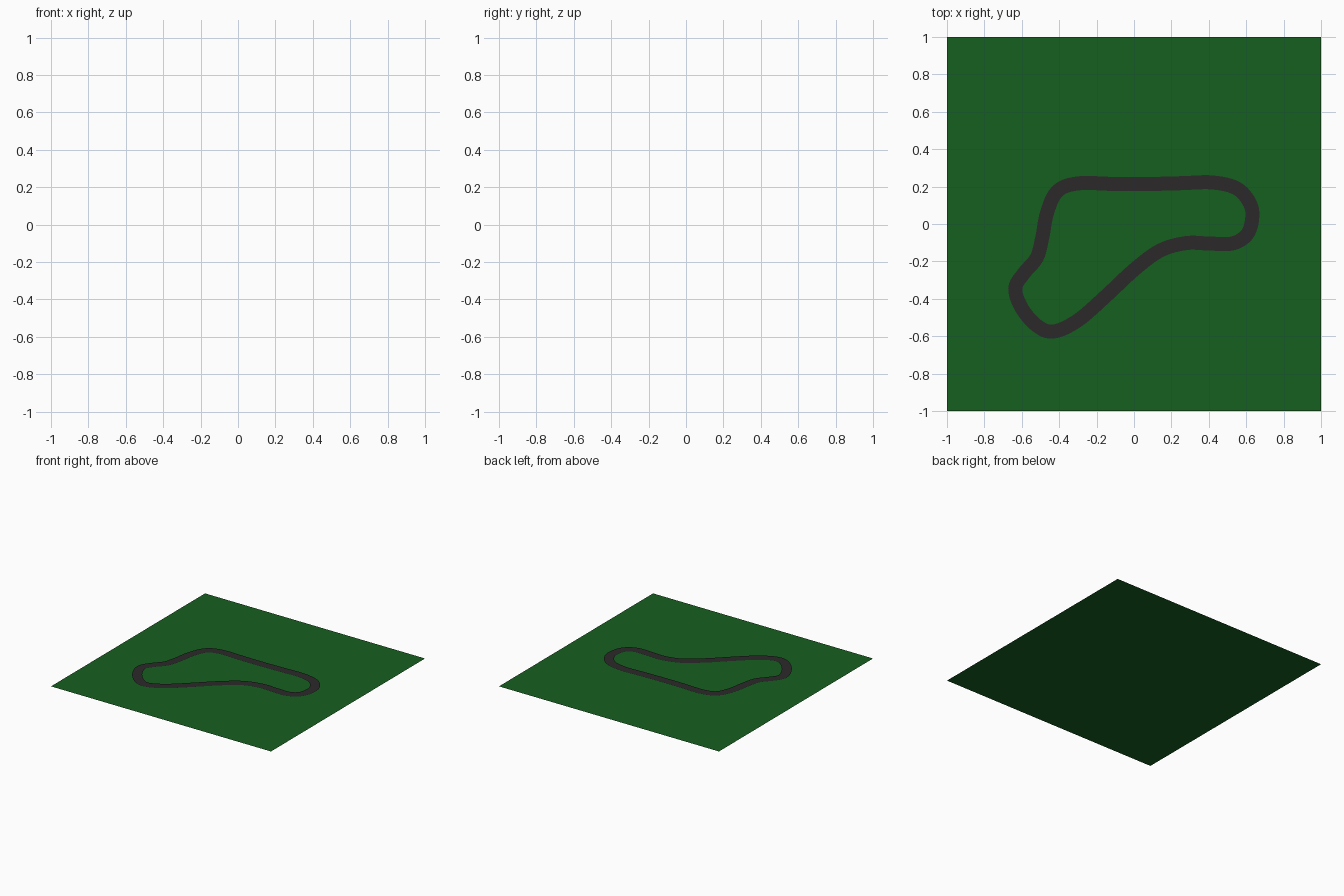
import bpy
from mathutils import Vector

if "Cube" in bpy.data.objects:
    bpy.data.objects.remove(bpy.data.objects["Cube"])


def material(name, color):
    m = bpy.data.materials.new(name)
    m.diffuse_color = (*color, 1)
    m.use_nodes = True
    m.node_tree.nodes["Principled BSDF"].inputs["Base Color"].default_value = m.diffuse_color
    return m


def mesh_object(name, verts, faces, mat):
    me = bpy.data.meshes.new(name)
    me.from_pydata(verts, [], faces)
    me.materials.append(mat)
    ob = bpy.data.objects.new(name, me)
    bpy.context.collection.objects.link(ob)
    return ob


def catmull(a, b, c, d, t):
    return 0.5 * (2 * b + (c - a) * t + (2 * a - 5 * b + 4 * c - d) * t * t
                  + (3 * b - a - 3 * c + d) * t ** 3)


WIDTH, HEIGHT, STEPS = 0.075, 0.005, 6

# Grass: flat square
mesh_object("grass_field", [(-1, -1, 0), (1, -1, 0), (1, 1, 0), (-1, 1, 0)],
            [(0, 1, 2, 3)], material("grass", (0.008, 0.115, 0.014)))

# Circuit centre line, clockwise from the top straight
path = [Vector(p) for p in [
    (-0.30, 0.217), (-0.10, 0.214), (0.08, 0.214), (0.25, 0.218), (0.42, 0.222),
    (0.55, 0.190), (0.62, 0.110), (0.632, 0.03), (0.605, -0.055), (0.53, -0.103),
    (0.41, -0.105), (0.28, -0.102), (0.14, -0.142), (0.0, -0.245), (-0.15, -0.385),
    (-0.30, -0.515), (-0.43, -0.575), (-0.52, -0.543), (-0.60, -0.45),
    (-0.635, -0.345), (-0.59, -0.265), (-0.52, -0.180), (-0.49, -0.07),
    (-0.465, 0.06), (-0.41, 0.175)]]
n = len(path)
line = [catmull(path[i - 1], path[i], path[(i + 1) % n], path[(i + 2) % n], s / STEPS)
        for i in range(n) for s in range(STEPS)]

# Asphalt: flat ribbon just above the grass
m = len(line)
verts, faces = [], []
for i, p in enumerate(line):
    t = (line[(i + 1) % m] - line[i - 1]).normalized()
    side = Vector((-t.y, t.x)) * WIDTH / 2
    for q in (p + side, p - side):
        verts.append((q.x, q.y, HEIGHT))
    j = (i + 1) % m
    faces.append((2 * i, 2 * i + 1, 2 * j + 1, 2 * j))
mesh_object("race_track", verts, faces, material("asphalt", (0.024, 0.022, 0.023)))
